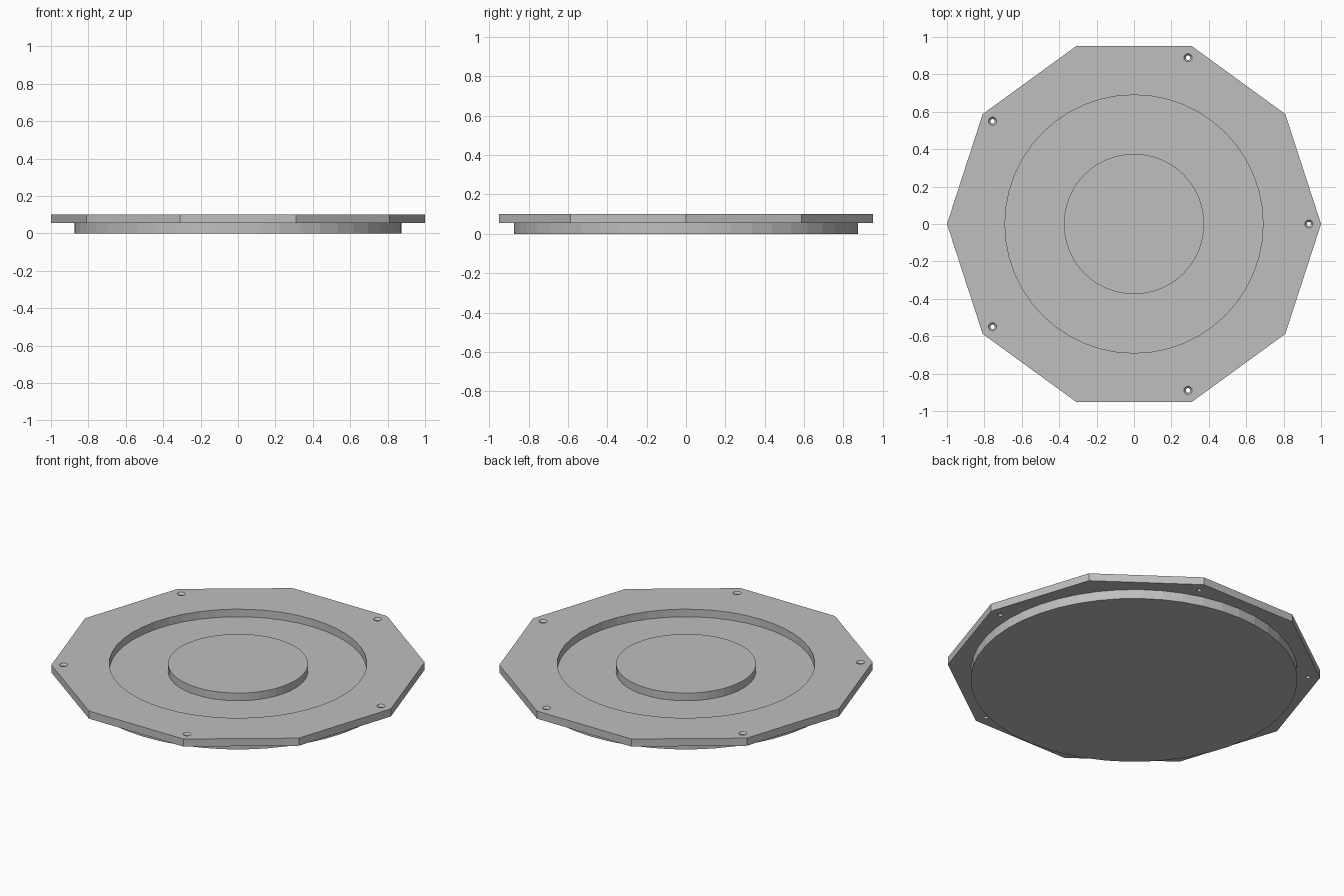
import bpy
import math

cube = bpy.data.objects.get("Cube")
if cube:
    bpy.data.objects.remove(cube, do_unlink=True)

# Single grey finish
grey = bpy.data.materials.new("light grey")
grey.use_nodes = True
colour = (0.52, 0.52, 0.52, 1)
grey.diffuse_color = colour
grey.node_tree.nodes["Principled BSDF"].inputs["Base Color"].default_value = colour

FLOOR, TOP = 0.055, 0.1


def disc(name, sides, radius, low, high, x=0, y=0, top_radius=None):
    """Upright prism or cone frustum with a vertex on the +x axis."""
    bpy.ops.mesh.primitive_cone_add(
        vertices=sides, radius1=radius, depth=high - low,
        radius2=radius if top_radius is None else top_radius,
        location=(x, y, (low + high) / 2))
    part = bpy.context.object
    part.name = part.data.name = name
    # Point the first corner along +x
    part.rotation_euler.z = -math.pi / 2
    bpy.ops.object.transform_apply(location=False, rotation=True, scale=False)
    part.data.materials.append(grey)
    return part


def cut(part, cutter):
    """Subtract the cutter from the part and discard it."""
    mod = part.modifiers.new("cut", "BOOLEAN")
    mod.operation = "DIFFERENCE"
    mod.solver = "EXACT"
    mod.object = cutter
    bpy.context.view_layer.objects.active = part
    bpy.ops.object.modifier_apply(modifier=mod.name)
    bpy.data.objects.remove(cutter, do_unlink=True)


# Round base whose top is the recess floor
disc("round_base", 48, 0.875, 0, FLOOR)

# Ten-sided flange opened up for the round recess
flange = disc("flange", 10, 1, FLOOR, TOP)
cut(flange, disc("recess_cutter", 48, 0.69, 0, 0.2))

# Five countersunk screw holes near alternate corners
for i in range(5):
    a = math.tau * i / 5
    x, y = 0.935 * math.cos(a), 0.935 * math.sin(a)
    cut(flange, disc("hole_cutter", 16, 0.012, 0, 0.2, x, y))
    cut(flange, disc("sink_cutter", 16, 0.012, TOP - 0.012, TOP + 0.012, x, y, 0.032))

# Raised centre boss, level with the flange
disc("centre_boss", 48, 0.375, FLOOR - 0.01, TOP)
